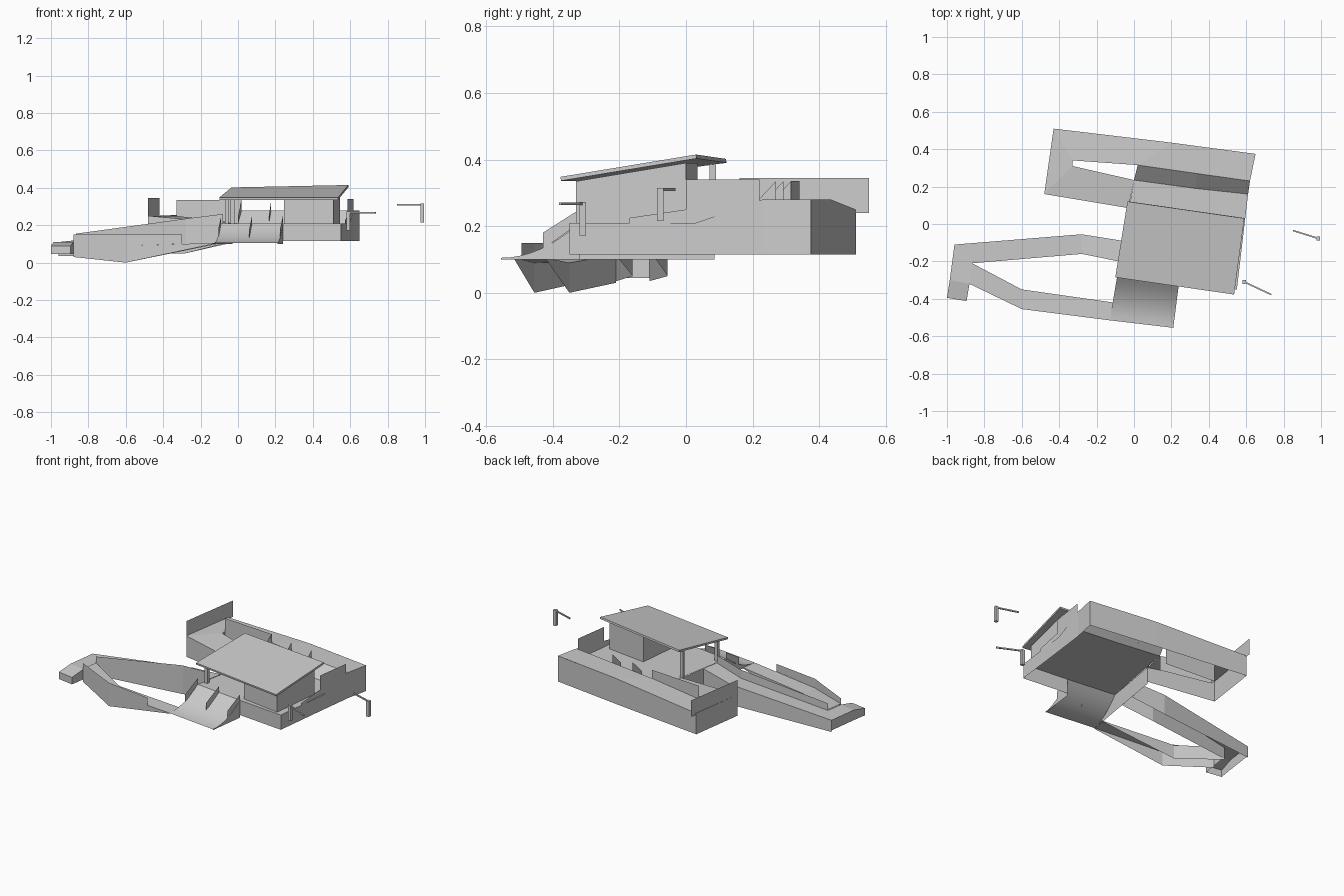
import bpy
import bmesh
from mathutils import Vector

default_cube = bpy.data.objects.get("Cube")
if default_cube:
    bpy.data.objects.remove(default_cube, do_unlink=True)

grey = bpy.data.materials.new("concrete grey")
grey.use_nodes = True
grey.diffuse_color = (0.6, 0.6, 0.6, 1)
grey.node_tree.nodes["Principled BSDF"].inputs["Base Color"].default_value = grey.diffuse_color


def finish(name, mesh_builder):
    mesh = bpy.data.meshes.new(name)
    mesh_builder.to_mesh(mesh)
    mesh_builder.free()
    mesh.materials.append(grey)
    part = bpy.data.objects.new(name, mesh)
    bpy.context.collection.objects.link(part)
    return part


def at(path, heights):
    """Lift a plan path to one height, or to a height per point."""
    if not isinstance(heights, (list, tuple)):
        heights = [heights] * len(path)
    return [Vector((point[0], point[1], height)) for point, height in zip(path, heights)]


def sheet(name, *rows, thickness=0):
    """Join neighbouring rows of points with quads, tops facing up."""
    builder = bmesh.new()
    grid = [[builder.verts.new(point) for point in row] for row in rows]
    for near, far in zip(grid, grid[1:]):
        for i in range(len(near) - 1):
            face = builder.faces.new((near[i], near[i + 1], far[i + 1], far[i]))
            face.normal_update()
            if face.normal.z < -0.001:
                face.normal_flip()
    part = finish(name, builder)
    if thickness:
        solid = part.modifiers.new("thickness", "SOLIDIFY")
        solid.thickness = thickness
    return part


def wall(name, path, low, high):
    return sheet(name, at(path, low), at(path, high))


def beam(name, start, end, width):
    """Square bar between two points."""
    start, end = Vector(start), Vector(end)
    builder = bmesh.new()
    bmesh.ops.create_cube(builder, size=1)
    part = finish(name, builder)
    part.scale = (width, width, (end - start).length)
    part.rotation_euler = (end - start).to_track_quat("Z", "Y").to_euler()
    part.location = (start + end) / 2


# Shared plan corners and levels
deck_level, rim_level, end_level, base = 0.21, 0.28, 0.25, 0.115
deck_left, deck_mid, deck_right = (-.09, -.28), (.24, -.32), (.55, -.35)
limb_joint = (-.03, .085)
end_front, end_back = (-.48, .16), (-.43, .51)
back_mid, back_right = (.2, .435), (.65, .375)
side_low, side_high = (.595, .03), (.62, .23)
hole_front, hole_back = (-.33, .31), (-.33, .34)
bank_foot = [(0, .235), (.33, .19), (.61, .16)]
bank_crest = [(.02, .315), (.335, .27), side_high]

# Main deck, bank and raised back rim
sheet("main_deck", at([deck_left, deck_mid, deck_right], deck_level), at(bank_foot, deck_level))
sheet("bank", at(bank_foot, deck_level), at(bank_crest, rim_level))
rim_heights = [end_level] + [rim_level] * 3
sheet("back_rim", at([hole_back] + bank_crest, rim_heights),
      at([end_back, back_mid, (.4, .408), back_right], rim_heights))
sheet("end_rim", at([end_front, end_back], end_level), at([hole_front, hole_back], end_level))
sheet("front_limb", at([end_front, limb_joint], [end_level, deck_level]),
      at([hole_front, bank_foot[0]], [end_level, deck_level]))

# Skirts, open underneath
wall("outer_skirt",
     [limb_joint, end_front, end_back, back_mid, back_right, side_high, side_low, deck_right, deck_mid],
     base, [deck_level, end_level, end_level] + [rim_level] * 3 + [deck_level] * 3)
wall("left_skirt", [deck_left, limb_joint], 0.1, deck_level)
wall("hole_skirt", [bank_foot[0], hole_front, hole_back, bank_crest[0]],
     base, [deck_level, end_level, end_level, rim_level])

# Upright barrier sheets
wall("end_barrier", [end_front, (-.42, .55)], 0.24, 0.345)
wall("hole_barrier", [hole_back, bank_crest[0]], [end_level, rim_level], 0.335)
wall("side_barrier", [(.585, 0), (.617, .22)], deck_level, 0.34)
wall("side_kerb", [(.572, -.17), (.585, 0)], deck_level, [.225, .25])

# Curved front ramp with closed flanks
ramp_end_left, ramp_end_right = (-.13, -.515), (.21, -.555)
steps = 8
ramp_rows = []
for step in range(steps + 1):
    t = step / steps
    plan = [Vector(a).lerp(Vector(b), t)
            for a, b in ((deck_left, ramp_end_left), (deck_mid, ramp_end_right))]
    ramp_rows.append(at(plan, 0.105 + 0.105 * (1 - t) ** 2))
ramp = sheet("front_ramp", *ramp_rows)
for face in ramp.data.polygons:
    face.use_smooth = True
for side, label in enumerate(("left", "right")):
    edge = [row[side] for row in ramp_rows]
    wall("ramp_flank_" + label, edge, 0.1, [point.z for point in edge])

# Fins on the ramp and on the bank
for i in range(3):
    t = i / 2
    top = Vector(deck_left).lerp(Vector(deck_mid), t)
    wall(f"ramp_fin_{i}", [top, top + Vector((-.015, -.11))], [deck_level, .13], [.25, .18])
    foot = Vector(bank_foot[0]).lerp(Vector(bank_foot[1]), t)
    crest = Vector(bank_crest[0]).lerp(Vector(bank_crest[1]), t)
    wall(f"bank_fin_{i}", [foot, crest], [deck_level, rim_level], [.25, .335])


def arm(name, outer, inner, tops, lows):
    """Channel section: a top with a skirt along each edge."""
    sheet(name + "_top", at(outer, tops), at(inner, tops))
    wall(name + "_outer_skirt", outer, lows, tops)
    wall(name + "_inner_skirt", inner, lows, tops)


# Looping walkway: front arm, rear arm and the end that joins them
front_outer = [ramp_end_left, (-.6, -.455), (-.88, -.32)]
front_inner = [(-.11, -.42), (-.6, -.35), (-.865, -.21)]
arm("front_arm", front_outer, front_inner, [.105, .09, .115], [.1, 0, .03])
wall("front_arm_barrier", [(-.3, -.494)] + front_outer[1:], [.1, .09, .115], 0.15)

rear_outer = [(-.06, -.09), (-.28, -.055), (-.96, -.11)]
rear_inner = [(-.08, -.2), (-.28, -.16), front_inner[-1]]
rear_tops = [deck_level, .18, .11]
arm("rear_arm", rear_outer, rear_inner, rear_tops, [.1, .05, .035])
wall("rear_arm_barrier", rear_inner, rear_tops, [.26, .235, .155])

end_outer = [rear_outer[-1], (-.985, -.3), (-1, -.395)]
end_inner = [front_inner[-1], front_outer[-1], (-.895, -.412)]
arm("walkway_end", end_outer, end_inner, [.11, .11, .09], 0.045)
wall("walkway_end_cap", [end_outer[-1], end_inner[-1]], 0.045, 0.09)

# Shelter: walled room, posts and sloping roof
room = [(.245, -.29), (.51, -.33), (.545, 0), (.28, .035)]
wall("room_walls", room + room[:1], deck_level, [.335, .335, .39, .39, .335])
roof_front, roof_back = [(-.1, -.285), (.535, -.377)], [(-.035, .12), (.59, .03)]
sheet("roof", at(roof_front, .348), at(roof_back, [.402, .415]), thickness=0.012)
beam("rear_roof_post", (-.03, .08, deck_level), (-.03, .08, .39), 0.02)
beam("front_roof_post", (-.06, -.23, deck_level), (-.06, -.23, .345), 0.02)

# Two free-standing signs, each a short post with a thin bar
for label, foot, tip, low in (("far", (.985, -.077), (.85, -.035), .215),
                              ("near", (.59, -.31), (.735, -.378), .172)):
    high = low + 0.1
    beam(label + "_sign_post", (*foot, low), (*foot, high), 0.02)
    beam(label + "_sign_bar", (*foot, high - 0.005), (*tip, high - 0.005), 0.008)
